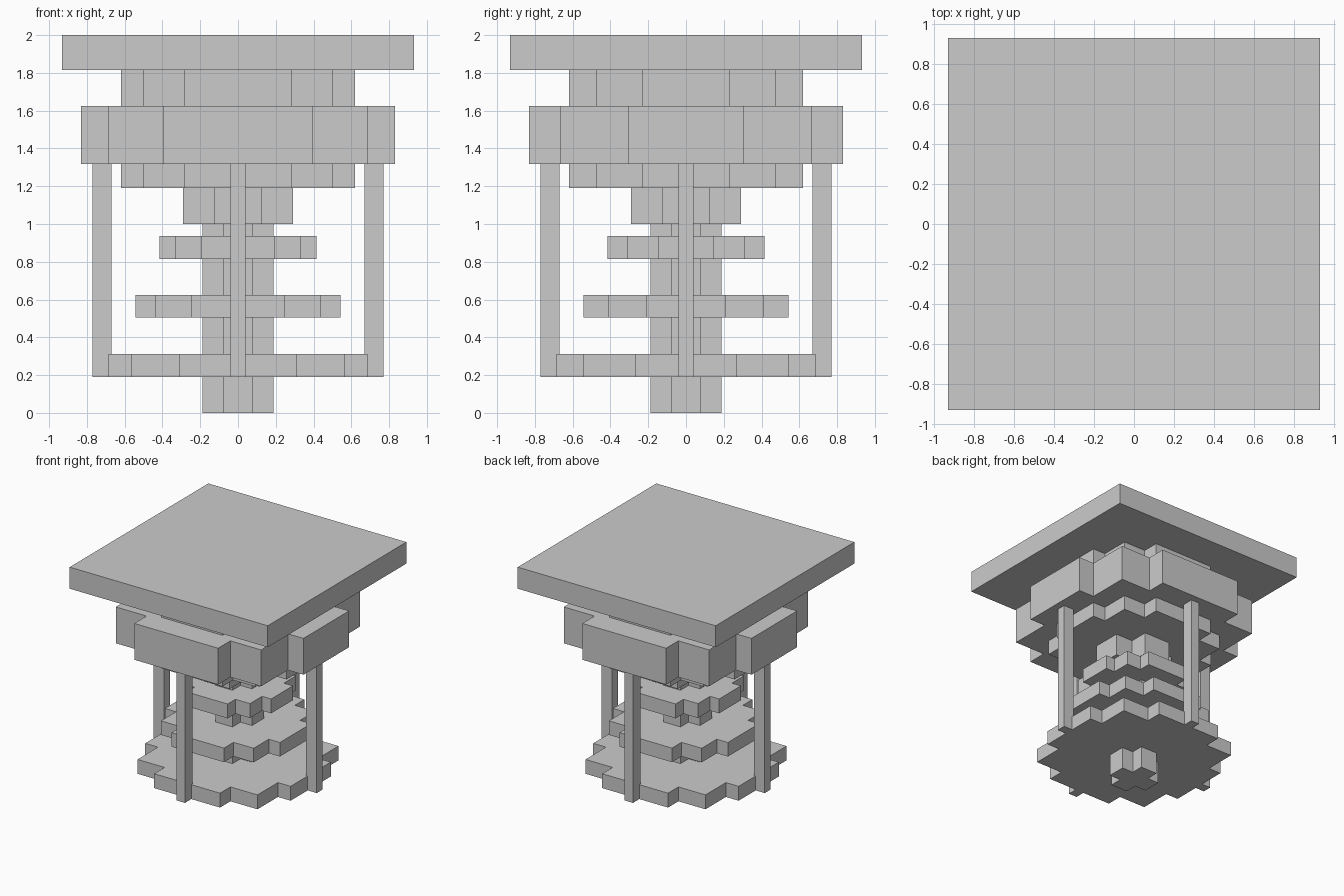
import bpy, bmesh

if "Cube" in bpy.data.objects:
    bpy.data.objects.remove(bpy.data.objects["Cube"])

stone = bpy.data.materials.new("plain grey")
stone.diffuse_color = (0.6, 0.6, 0.6, 1)
stone.use_nodes = True
stone.node_tree.nodes["Principled BSDF"].inputs["Base Color"].default_value = stone.diffuse_color


def prism(name, outline, z0, z1):
    """Extrude a flat outline from z0 up to z1."""
    bm = bmesh.new()
    base = bm.faces.new([bm.verts.new((x, y, z0)) for x, y in outline])
    top = bmesh.ops.extrude_face_region(bm, geom=[base])["geom"]
    bmesh.ops.translate(bm, vec=(0, 0, z1 - z0),
                        verts=[v for v in top if isinstance(v, bmesh.types.BMVert)])
    bmesh.ops.recalc_face_normals(bm, faces=bm.faces)
    mesh = bpy.data.meshes.new(name)
    bm.to_mesh(mesh)
    bm.free()
    mesh.materials.append(stone)
    obj = bpy.data.objects.new(name, mesh)
    bpy.context.collection.objects.link(obj)
    return obj


def stepped_outline(steps):
    """Blocky round outline: steps are (half x, half y), widest x first."""
    quarter = []
    for i, (x, y) in enumerate(steps):
        if i:
            quarter.append((x, steps[i - 1][1]))
        quarter.append((x, y))
    left = [(-x, y) for x, y in reversed(quarter)]
    return (quarter + left + [(-x, -y) for x, y in quarter]
            + [(-x, -y) for x, y in reversed(left) for x, y in [(x, y)]][::-1])


def box_outline(cx, cy, hx, hy):
    return [(cx + hx, cy + hy), (cx - hx, cy + hy), (cx - hx, cy - hy), (cx + hx, cy - hy)]


# Stacked stepped tiers, from the ground up
collar = [(0.62, 0.23), (0.50, 0.477), (0.287, 0.62)]
tiers = [
    ("central_column", 0.0, 1.0, [(0.188, 0.08), (0.08, 0.188)]),
    ("bottom_disc", 0.19, 0.3125, [(0.685, 0.27), (0.565, 0.545), (0.31, 0.685)]),
    ("middle_disc", 0.505, 0.625, [(0.542, 0.21), (0.437, 0.413), (0.247, 0.542)]),
    ("upper_disc", 0.815, 0.9375, [(0.415, 0.147), (0.33, 0.31), (0.193, 0.415)]),
    ("neck", 1.0, 1.19, [(0.29, 0.125), (0.125, 0.29)]),
    ("lower_collar", 1.19, 1.3165, collar),
    ("wide_ring", 1.3165, 1.626, [(0.832, 0.307), (0.685, 0.667), (0.395, 0.832)]),
    ("upper_collar", 1.626, 1.8165, collar),
]
for name, z0, z1, steps in tiers:
    prism(name, stepped_outline(steps), z0, z1)

# Square slab on top
prism("top_slab", box_outline(0, 0, 0.933, 0.933), 1.8165, 2.0)

# Four posts joining the bottom disc to the wide ring
for side, s in (("right", 1), ("left", -1)):
    prism("post_" + side, box_outline(0.72 * s, 0, 0.05, 0.04), 0.19, 1.3165)
for side, s in (("back", 1), ("front", -1)):
    prism("post_" + side, box_outline(0, 0.72 * s, 0.04, 0.05), 0.19, 1.3165)
